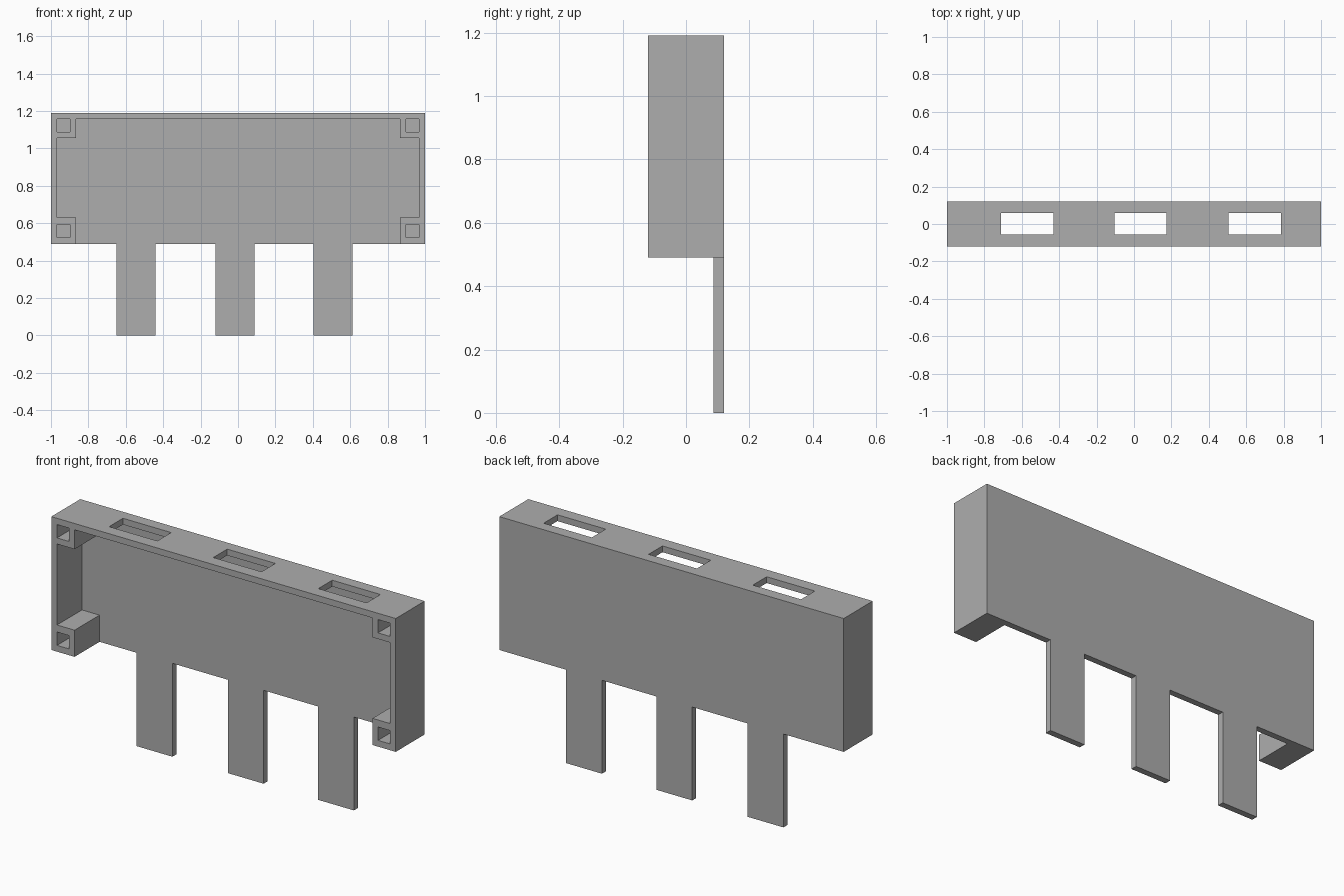
import bpy
import bmesh

if "Cube" in bpy.data.objects:
    bpy.data.objects.remove(bpy.data.objects["Cube"])

# Main dimensions
HALF_W, FRONT, BACK = 1.0, -0.12, 0.12
BASE, TOP = 0.49, 1.19
WALL = 0.033
POST = 0.135
PLATE = BACK - WALL

grey = bpy.data.materials.new("plain grey")
grey.use_nodes = True
colour = (0.42, 0.42, 0.42, 1)
grey.diffuse_color = colour
grey.node_tree.nodes["Principled BSDF"].inputs["Base Color"].default_value = colour


def prism(name, outline, y0, y1):
    """Extrude an x-z outline from y0 to y1."""
    bm = bmesh.new()
    face = bm.faces.new([bm.verts.new((x, y0, z)) for x, z in outline])
    moved = bmesh.ops.extrude_face_region(bm, geom=[face])["geom"]
    verts = [v for v in moved if isinstance(v, bmesh.types.BMVert)]
    bmesh.ops.translate(bm, verts=verts, vec=(0, y1 - y0, 0))
    bmesh.ops.recalc_face_normals(bm, faces=bm.faces)
    mesh = bpy.data.meshes.new(name)
    bm.to_mesh(mesh)
    bm.free()
    mesh.materials.append(grey)
    obj = bpy.data.objects.new(name, mesh)
    bpy.context.collection.objects.link(obj)
    return obj


def box(name, x0, x1, y0, y1, z0, z1):
    return prism(name, [(x0, z0), (x1, z0), (x1, z1), (x0, z1)], y0, y1)


def combine(target, tool, operation):
    """Apply a boolean and discard the tool."""
    mod = target.modifiers.new(operation, "BOOLEAN")
    mod.operation, mod.solver, mod.object = operation, "EXACT", tool
    bpy.context.view_layer.objects.active = target
    bpy.ops.object.modifier_apply(modifier=mod.name)
    bpy.data.objects.remove(tool)


# Housing block
housing = box("housing", -HALF_W, HALF_W, FRONT, BACK, BASE, TOP)

# Cavity, open at the front and bottom, leaving a square post in each corner
inner, post = HALF_W - WALL, HALF_W - POST
half = [(post, BASE - 0.1), (post, BASE + POST + 0.005),
        (inner, BASE + POST + 0.005), (inner, TOP - POST),
        (post, TOP - POST), (post, TOP - WALL)]
outline = half + [(-x, z) for x, z in reversed(half)]
combine(housing, prism("cavity_cutter", outline, FRONT - 0.1, PLATE), "DIFFERENCE")

# Square socket in the front of every corner post
SOCKET = 0.07
for side in (-1, 1):
    x = side * (HALF_W - WALL - SOCKET / 2)
    for z in (BASE + WALL + SOCKET / 2, TOP - WALL - SOCKET / 2):
        h = SOCKET / 2
        combine(housing, box("socket_cutter", x - h, x + h, FRONT - 0.1, PLATE,
                             z - h, z + h), "DIFFERENCE")

# Slots through the top wall
for x in (-0.57, 0.035, 0.645):
    combine(housing, box("slot_cutter", x - 0.14, x + 0.14, -0.055, 0.06,
                         TOP - 0.06, TOP + 0.1), "DIFFERENCE")

# Legs hanging flush from the back plate
for x in (-0.546, -0.016, 0.508):
    combine(housing, box("leg", x - 0.104, x + 0.104, PLATE, BACK, 0, BASE + 0.02),
            "UNION")
